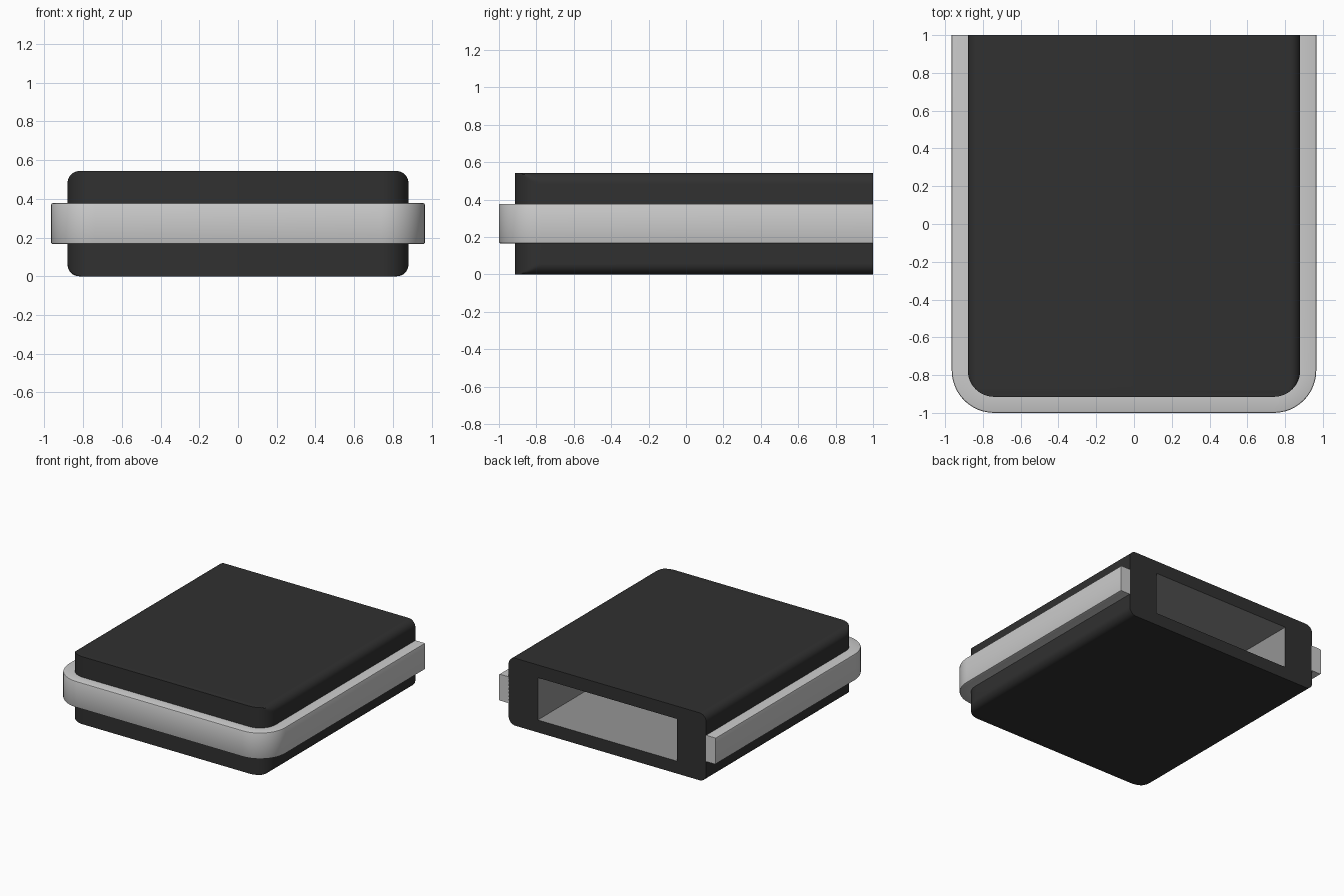
import bpy, bmesh
from math import sin, cos, pi

if "Cube" in bpy.data.objects:
    bpy.data.objects.remove(bpy.data.objects["Cube"])

H = 0.543                     # body height
CX, CY, R = 0.74, -0.775, 0.14  # centre and radius of the front plan corners
EDGE = 0.06                   # rounding of the long edges
N = 12


def material(name, rgb):
    m = bpy.data.materials.new(name)
    m.diffuse_color = (*rgb, 1)
    m.use_nodes = True
    m.node_tree.nodes["Principled BSDF"].inputs["Base Color"].default_value = m.diffuse_color
    return m


def loft(name, sections, mat):
    """Skin a list of closed sections and cap both ends."""
    bm = bmesh.new()
    rings = [[bm.verts.new(p) for p in s] for s in sections]
    for a, b in zip(rings, rings[1:]):
        for i in range(len(a)):
            j = (i + 1) % len(a)
            bm.faces.new((a[i], a[j], b[j], b[i]))
    bm.faces.new(rings[0])
    bm.faces.new(rings[-1])
    bmesh.ops.recalc_face_normals(bm, faces=bm.faces)
    me = bpy.data.meshes.new(name)
    bm.to_mesh(me)
    bm.free()
    ob = bpy.data.objects.new(name, me)
    bpy.context.collection.objects.link(ob)
    if mat:
        me.materials.append(mat)
    return ob


def activate(ob):
    bpy.ops.object.select_all(action='DESELECT')
    ob.select_set(True)
    bpy.context.view_layer.objects.active = ob


def smooth(ob):
    activate(ob)
    bpy.ops.object.shade_smooth_by_angle(angle=0.6)


black = material("black_plastic", (0.03, 0.03, 0.03))
inner = material("inner_grey", (0.3, 0.3, 0.3))

# Body: rounded cross-section, narrowed along the two front corners
profile = []
for sx, sz, start in ((1, 1, 0), (-1, 1, 1), (-1, -1, 2), (1, -1, 3)):
    for i in range(N + 1):
        a = (start + i / N) * pi / 2
        profile.append((sx * (0.88 - EDGE) + EDGE * cos(a),
                        H / 2 + sz * (H / 2 - EDGE) + EDGE * sin(a)))


def section(y, w):
    return [(max(-w, min(w, x)), y, z) for x, z in profile]


stations = [(CY - R * cos(i / N * pi / 2), CX + R * sin(i / N * pi / 2))
            for i in range(N + 1)] + [(1.0, 0.88)]
body = loft("body", [section(y, w) for y, w in stations], black)

# Slot opening in the back
slot = loft("slot_cutter", [[(-0.62, y, 0.10), (0.62, y, 0.10),
                             (0.62, y, 0.44), (-0.62, y, 0.44)]
                            for y in (-0.65, 1.1)], inner)
slot.hide_render = True
cut = body.modifiers.new("slot", 'BOOLEAN')
cut.operation = 'DIFFERENCE'
cut.solver = 'EXACT'
cut.material_mode = 'TRANSFER'
cut.object = slot
activate(body)
bpy.ops.object.modifier_apply(modifier=cut.name)
bpy.data.objects.remove(slot)
smooth(body)

# Band: U-shaped strip swept around the sides and front
Z0, Z1, B = 0.166, 0.378, 0.008
strip = [(-0.004, Z0), (0.085 - B, Z0), (0.085 - B * 0.3, Z0 + B * 0.3), (0.085, Z0 + B),
         (0.085, Z1 - B), (0.085 - B * 0.3, Z1 - B * 0.3), (0.085 - B, Z1), (-0.004, Z1)]


def band_section(x, y, nx, ny):
    return [(x + nx * d, y + ny * d, z) for d, z in strip]


path = [(0.88, 1.0, 1, 0)]
for sx, start in ((1, 0), (-1, 1)):
    for i in range(N + 1):
        a = -(start + i / N) * pi / 2
        path.append((sx * CX + R * cos(a), CY + R * sin(a), cos(a), sin(a)))
path.append((-0.88, 1.0, -1, 0))
band = loft("band", [band_section(*p) for p in path], None)
smooth(band)
